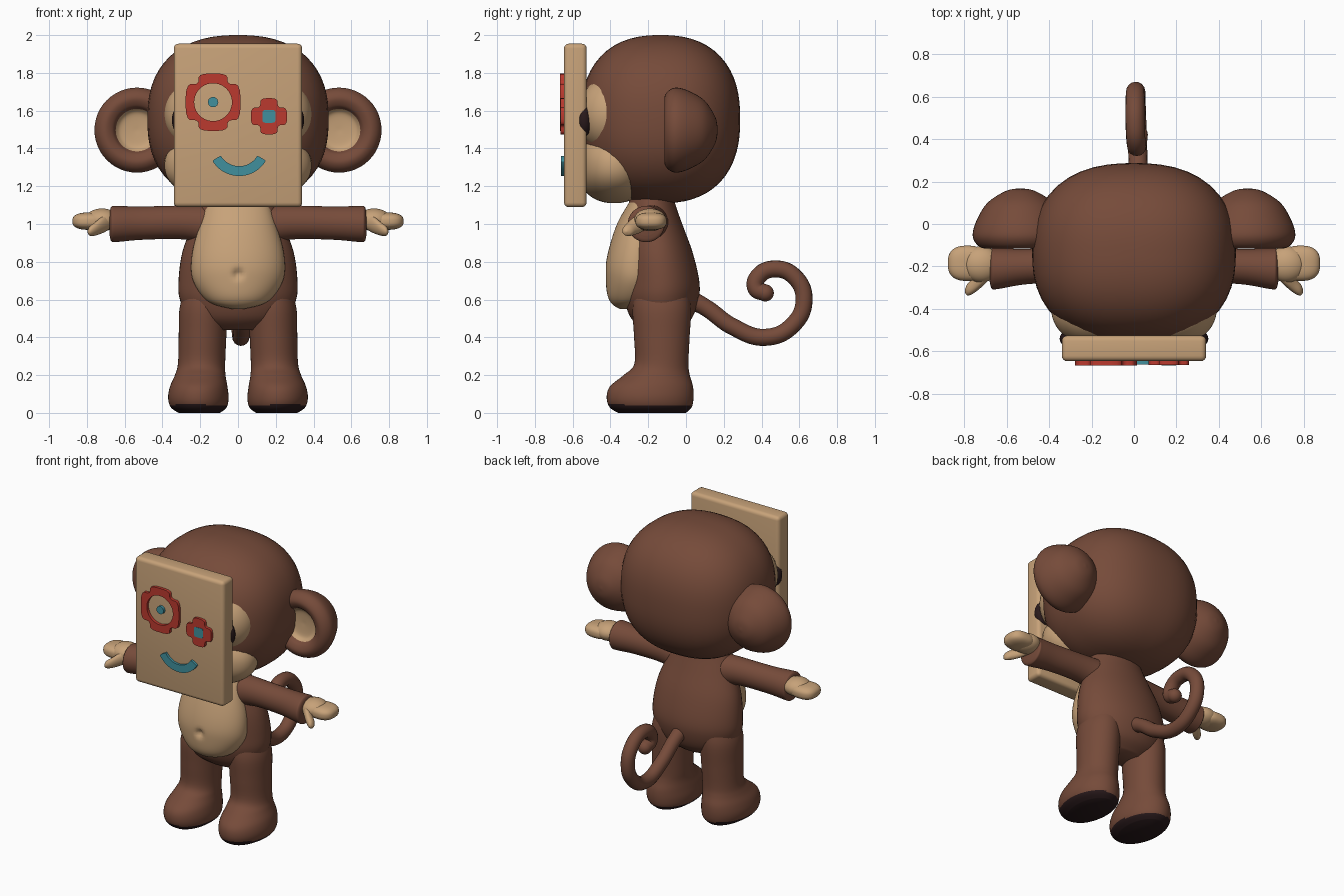
import bpy, bmesh
from math import sin, cos, pi, radians, exp
from mathutils import Vector

cube = bpy.data.objects.get("Cube")
if cube:
    bpy.data.objects.remove(cube, do_unlink=True)


def material(name, *rgb):
    m = bpy.data.materials.new(name)
    m.use_nodes = True
    m.diffuse_color = (*rgb, 1)
    node = next(n for n in m.node_tree.nodes if n.type == 'BSDF_PRINCIPLED')
    node.inputs["Base Color"].default_value = (*rgb, 1)
    node.inputs["Roughness"].default_value = 0.8
    return m


BROWN = material("brown fur", .18, .07, .042)
TAN = material("tan skin", .57, .36, .19)
RED = material("red", .5, .042, .028)
TEAL = material("teal", .053, .28, .34)
DARK = material("dark sole", .022, .01, .011)


def finish(ob, angle=50):
    bpy.ops.object.select_all(action='DESELECT')
    ob.select_set(True)
    bpy.context.view_layer.objects.active = ob
    if ob.type == 'CURVE':
        bpy.ops.object.convert(target='MESH')
    bpy.ops.object.shade_smooth_by_angle(angle=radians(angle))
    return ob


def add_mesh(name, bm, mats, rule=None, angle=50):
    bmesh.ops.recalc_face_normals(bm, faces=bm.faces)
    bm.normal_update()
    if rule:
        for f in bm.faces:
            f.material_index = int(rule(f))
    me = bpy.data.meshes.new(name)
    bm.to_mesh(me)
    bm.free()
    for m in mats:
        me.materials.append(m)
    ob = bpy.data.objects.new(name, me)
    bpy.context.collection.objects.link(ob)
    return finish(ob, angle)


def blob(name, centre, radii, mat, power=2.0):
    """Ellipsoid, made boxier by a higher power."""
    bm = bmesh.new()
    bmesh.ops.create_uvsphere(bm, u_segments=48, v_segments=32, radius=1)
    for v in bm.verts:
        size = sum(abs(c) ** power for c in v.co) ** (1 / power)
        v.co = Vector(c + r * u / size for c, r, u in zip(centre, radii, v.co))
    return add_mesh(name, bm, [mat], angle=180)


def smooth_rings(rings, steps=5):
    """Catmull-Rom interpolation between cross-sections."""
    pts = [rings[0]] + rings + [rings[-1]]
    out = []
    for a, b, c, d in zip(pts, pts[1:], pts[2:], pts[3:]):
        for i in range(steps):
            t = i / steps
            out.append([.5 * (2 * q + (r - p) * t + (2 * p - 5 * q + 4 * r - s) * t ** 2
                              + (3 * q - p - 3 * r + s) * t ** 3)
                        for p, q, r, s in zip(a, b, c, d)])
    return out + [rings[-1]]


def loft(name, axis, rings, mats, side=1, rule=None, sculpt=None, segments=48):
    """Skin elliptical rings (position, centre a, centre b, radius a, radius b)."""
    place = {'x': lambda t, a, b: (t * side, a, b),
             'y': lambda t, a, b: (a * side, t, b),
             'z': lambda t, a, b: (a * side, b, t)}[axis]
    bm = bmesh.new()
    loops = []
    for t, a, b, ra, rb in smooth_rings(rings):
        angles = [2 * pi * k / segments for k in range(segments)]
        loops.append([bm.verts.new(place(t, a + ra * cos(w), b + rb * sin(w))) for w in angles])
    for lo, hi in zip(loops, loops[1:]):
        for k in range(segments):
            n = (k + 1) % segments
            bm.faces.new((lo[k], lo[n], hi[n], hi[k]))
    bm.faces.new(loops[0])
    bm.faces.new(loops[-1])
    if sculpt:
        for v in bm.verts:
            sculpt(v)
    return add_mesh(name, bm, mats, rule)


def rounded(points, rounds=2, cut=.22):
    """Round the corners of a closed outline by corner cutting."""
    for _ in range(rounds):
        pairs = list(zip(points, points[1:] + points[:1]))
        points = [tuple(p + (q - p) * f for p, q in zip(a, b))
                  for a, b in pairs for f in (cut, 1 - cut)]
    return points


def circle(r, n=40):
    return [(r * cos(2 * pi * k / n), r * sin(2 * pi * k / n)) for k in range(n)]


def cross(w, wh, tw, h):
    """Plus-shaped outline: wide bar w by wh, tall bar tw by h."""
    quarter = [(w, wh), (tw, wh), (tw, h)]
    flip = quarter[::-1]
    return rounded(quarter + [(-x, z) for x, z in flip]
                   + [(-x, -z) for x, z in quarter] + [(x, -z) for x, z in flip])


def plate(name, outlines, x, z, front, mat):
    """Raised flat shape on the board; later outlines cut holes."""
    cu = bpy.data.curves.new(name, 'CURVE')
    cu.dimensions, cu.fill_mode, cu.extrude = '2D', 'BOTH', .015
    for points in outlines:
        sp = cu.splines.new('POLY')
        sp.points.add(len(points) - 1)
        sp.use_cyclic_u = True
        for p, (u, v) in zip(sp.points, points):
            p.co = (u, v, 0, 1)
    cu.materials.append(mat)
    ob = bpy.data.objects.new(name, cu)
    ob.location, ob.rotation_euler = (x, front + .015, z), (pi / 2, 0, 0)
    bpy.context.collection.objects.link(ob)
    return finish(ob)


# Head and face
blob("head", (0, -.135, 1.555), (.48, .422, .445), BROWN, 2.4)
blob("muzzle", (0, -.38, 1.31), (.39, .2, .2), TAN, 2.2)

# Board mask with rounded edges
bm = bmesh.new()
bmesh.ops.create_cube(bm, size=1)
for v in bm.verts:
    v.co = Vector((v.co.x * .68, v.co.y * .12 - .586, v.co.z * .865 + 1.522))
bmesh.ops.bevel(bm, geom=bm.edges[:], offset=.025, segments=4, profile=.5, affect='EDGES')
add_mesh("board_mask", bm, [TAN])

# Board face
plate("large_eye_frame", [cross(.145, .095, .076, .152), circle(.1)], -.132, 1.645, -.666, RED)
plate("large_eye_pupil", [circle(.028, 10)], -.132, 1.645, -.664, TEAL)
plate("small_eye_frame", [cross(.096, .046, .046, .096)], .164, 1.57, -.664, RED)
square = [(.034, .034), (-.034, .034), (-.034, -.034), (.034, -.034)]
plate("small_eye_pupil", [rounded(square, 2, .12)], .164, 1.57, -.667, TEAL)
sweep = [radians(-150 + 5 * k) for k in range(25)]
smile = [(.164 * cos(a), .164 * sin(a)) for a in sweep]
smile += [(.112 * cos(a), .112 * sin(a)) for a in reversed(sweep)]
plate("smile", [rounded(smile)], .006, 1.418, -.662, TEAL)

# Torso
loft("torso", 'z', [
    (.44, 0, -.13, .16, .09), (.5, 0, -.13, .26, .16), (.6, 0, -.13, .308, .197),
    (.7, 0, -.13, .315, .2), (.85, 0, -.145, .295, .18), (1, 0, -.165, .24, .145),
    (1.1, 0, -.18, .2, .125), (1.2, 0, -.18, .15, .1)], [BROWN])


def navel(v):
    if v.co.y < -.3:
        v.co.y += .03 * exp(-(v.co.x ** 2 + (v.co.z - .735) ** 2) / .0005)


loft("belly", 'z', [
    (.55, 0, -.32, .03, .03), (.575, 0, -.3, .13, .09), (.62, 0, -.28, .19, .135),
    (.7, 0, -.27, .238, .155), (.78, 0, -.27, .248, .155), (.88, 0, -.26, .236, .145),
    (1, 0, -.25, .2, .115), (1.1, 0, -.23, .165, .08), (1.16, 0, -.22, .13, .05)],
    [TAN], sculpt=navel, segments=96)

# Mirrored parts
for s, side in ((1, "left"), (-1, "right")):
    blob(side + "_eye_patch", (.2 * s, -.4, 1.58), (.19, .17, .2), TAN)
    blob(side + "_covered_eye", (.29 * s, -.54, 1.55), (.06, .045, .085), DARK)

    # Ear: domed back, rolled rim, hollow tan middle
    profile = [(.168, .005), (.155, .07), (.1, .155), (.02, .205), (-.05, .225), (-.095, .207),
               (-.115, .17), (-.1, .13), (-.07, .108), (-.052, .08), (-.045, .005)]
    loft(side + "_ear", 'y', [(y, .535, 1.497, r, r) for y, r in profile], [BROWN, TAN], s,
         rule=lambda f: f.calc_center_median().y < -.03
         and (Vector((abs(f.calc_center_median().x) - .535, f.calc_center_median().z - 1.497)).length < .113))

    loft(side + "_arm", 'x', [
        (.12, -.18, .99, .1, .11), (.28, -.19, 1.008, .085, .09), (.5, -.2, 1.005, .083, .088),
        (.64, -.21, 1, .096, .095), (.67, -.21, 1, .094, .092), (.68, -.21, 1, .06, .06)],
        [BROWN], s)

    # Hand
    blob(side + "_palm", (.72 * s, -.19, 1.022), (.09, .085, .06), TAN)
    blob(side + "_fingers", (.785 * s, -.185, 1.015), (.092, .083, .046), TAN, 2.6)
    loft(side + "_thumb", 'x', [
        (.67, -.22, 1.01, .03, .03), (.71, -.25, 1, .04, .045), (.755, -.29, .975, .036, .036),
        (.785, -.31, .963, .027, .025), (.797, -.315, .96, .004, .004)], [TAN], s)

    # Leg and foot in one skin, with a dark sole
    loft(side + "_leg", 'z', [
        (0, .205, -.18, .11, .18), (.03, .208, -.187, .148, .217), (.08, .21, -.19, .16, .23),
        (.14, .208, -.183, .152, .22), (.2, .2, -.155, .134, .175), (.26, .193, -.13, .125, .143),
        (.4, .188, -.128, .126, .147), (.55, .182, -.128, .128, .155), (.65, .17, -.128, .11, .14)],
        [BROWN, DARK], s, rule=lambda f: f.normal.z < -.4)

# Curled tail
path = [(.02, -.02, .62), (.02, .1, .56), (.02, .25, .455), (.015, .42, .4), (.01, .565, .465),
        (.008, .625, .6), (.005, .575, .72), (.005, .475, .762), (.01, .385, .725),
        (.015, .37, .66), (.02, .42, .635)]
cu = bpy.data.curves.new("tail", 'CURVE')
cu.dimensions, cu.bevel_depth, cu.bevel_resolution, cu.use_fill_caps = '3D', .045, 6, True
sp = cu.splines.new('BEZIER')
sp.bezier_points.add(len(path) - 1)
for p, co in zip(sp.bezier_points, path):
    p.co, p.handle_left_type, p.handle_right_type = co, 'AUTO', 'AUTO'
sp.bezier_points[0].radius = 1.15
cu.materials.append(BROWN)
tail = bpy.data.objects.new("tail", cu)
bpy.context.collection.objects.link(tail)
finish(tail)
blob("tail_tip", path[-1], (.045, .045, .045), BROWN)
